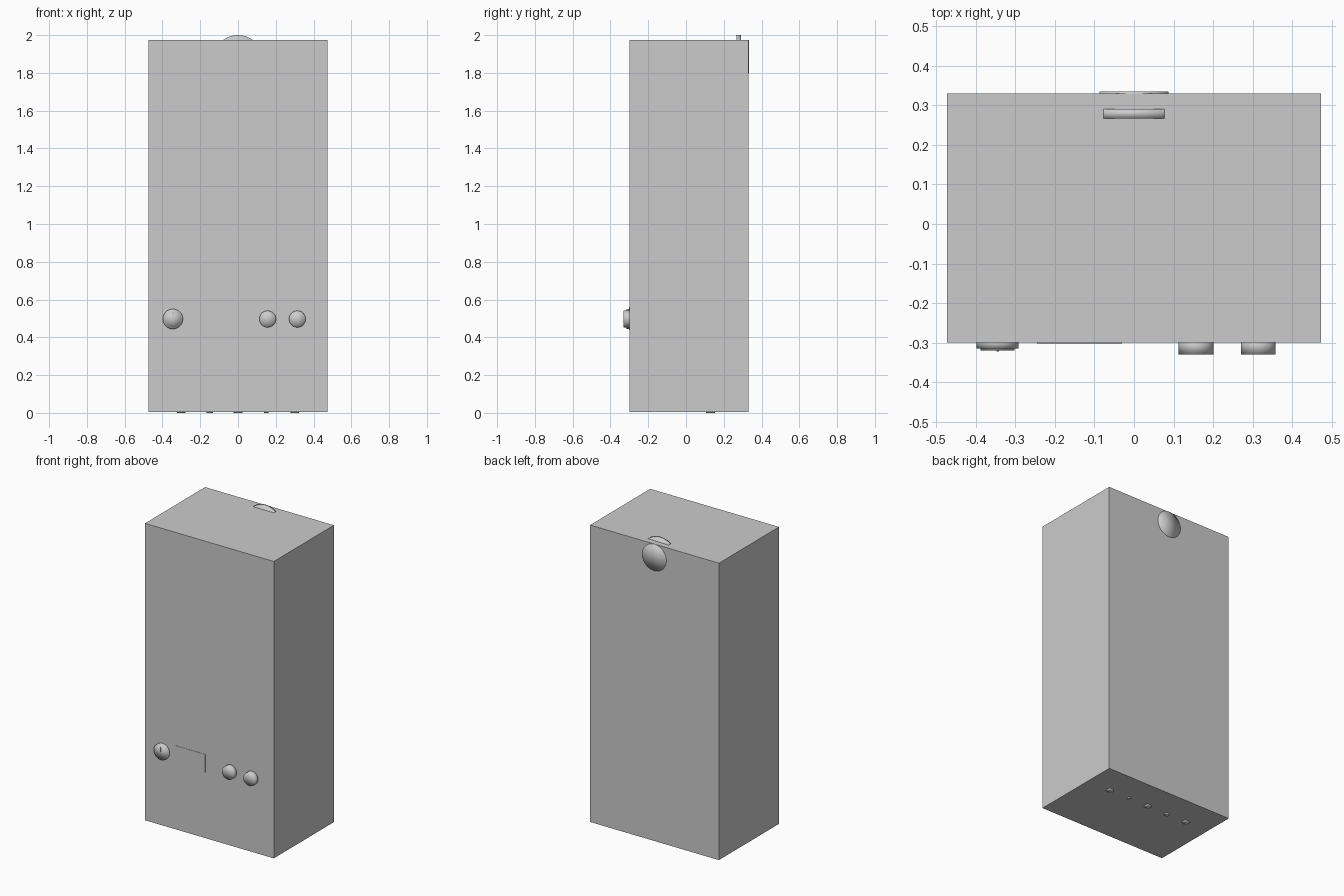
import bpy, bmesh, math
from mathutils import Matrix

if "Cube" in bpy.data.objects:
    bpy.data.objects.remove(bpy.data.objects["Cube"])


def finish(name, bm, smooth):
    mesh = bpy.data.meshes.new(name)
    bmesh.ops.recalc_face_normals(bm, faces=bm.faces)
    for f in bm.faces:
        f.smooth = smooth
    bm.to_mesh(mesh)
    bm.free()
    obj = bpy.data.objects.new(name, mesh)
    bpy.context.collection.objects.link(obj)
    return obj


def box(name, lo, hi):
    bm = bmesh.new()
    size = [b - a for a, b in zip(lo, hi)]
    mid = [(a + b) / 2 for a, b in zip(lo, hi)]
    bmesh.ops.create_cube(bm, size=1, matrix=Matrix.Translation(mid) @ Matrix.Diagonal((*size, 1)))
    return finish(name, bm, False)


def disc(name, centre, radius, depth, axis='Y', sides=48):
    """Cylinder with fan caps, softly shaded over its rim."""
    bm = bmesh.new()
    rot = Matrix.Rotation(math.pi / 2, 4, 'X') if axis == 'Y' else Matrix.Identity(4)
    bmesh.ops.create_cone(bm, cap_ends=True, cap_tris=True, segments=sides,
                          radius1=radius, radius2=radius, depth=depth,
                          matrix=Matrix.Translation(centre) @ rot)
    return finish(name, bm, True)


FRONT, BACK = -0.30, 0.33
BOTTOM, TOP = 0.004, 1.975

# Main casing
box("casing", (-0.473, FRONT, BOTTOM), (0.473, BACK, TOP))

# Flush display panel
box("display_panel", (-0.245, FRONT - 0.002, 0.44), (-0.03, FRONT + 0.01, 0.56))

# Pressure gauge: bezel, dial and needle
disc("gauge_bezel", (-0.345, FRONT - 0.0025, 0.497), 0.053, 0.025)
disc("gauge_dial", (-0.345, FRONT - 0.005, 0.497), 0.043, 0.03)
box("gauge_needle", (-0.348, FRONT - 0.023, 0.502), (-0.342, FRONT - 0.015, 0.53))

# Control knobs
for i, x in enumerate((0.157, 0.314)):
    disc(f"control_knob_{i + 1}", (x, FRONT - 0.01, 0.497), 0.044, 0.04)

# Flue disc poking through the top, and the round outlet plate on the back
disc("flue_collar", (0, 0.279, 1.868), 0.132, 0.024)
disc("back_outlet", (0, BACK - 0.003, 1.887), 0.087, 0.015)

# Pipe stubs just showing under the casing
for i, (x, r) in enumerate(zip((-0.3, -0.15, 0, 0.15, 0.3),
                               (0.023, 0.017, 0.023, 0.012, 0.023))):
    disc(f"pipe_stub_{i + 1}", (x, 0.13, 0.02), r, 0.04, 'Z', 24)
